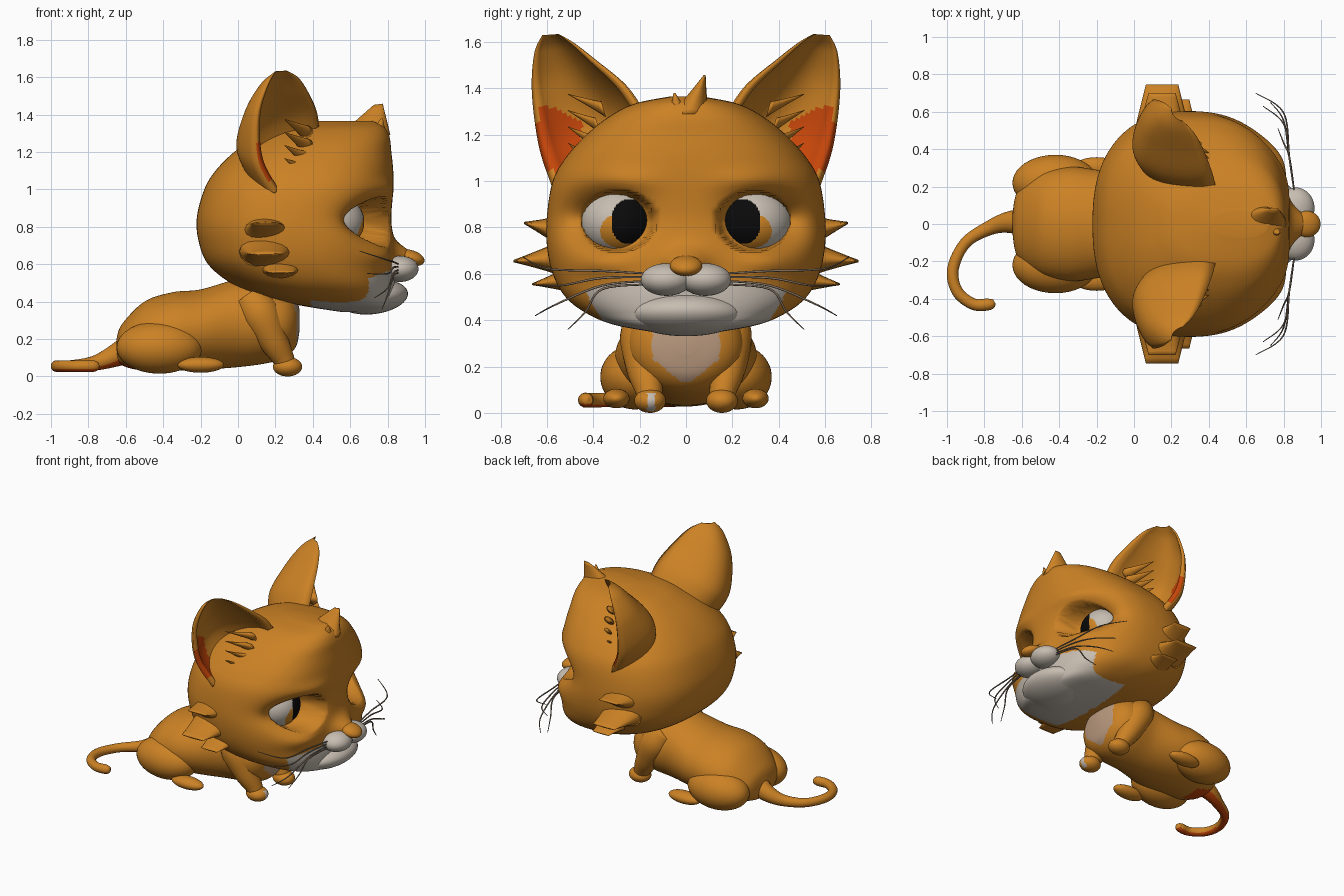
import bpy, bmesh, math
from mathutils import Vector, Matrix

if "Cube" in bpy.data.objects:
    bpy.data.objects.remove(bpy.data.objects["Cube"])


def material(name, r, g, b):
    m = bpy.data.materials.new(name)
    m.diffuse_color = (r, g, b, 1)
    m.use_nodes = True
    m.node_tree.nodes["Principled BSDF"].inputs["Base Color"].default_value = m.diffuse_color
    return m


ORANGE = material("orange fur", 0.60, 0.222, 0.018)
WHITE = material("white fur", 0.57, 0.51, 0.44)
TAN = material("chest tan", 0.49, 0.32, 0.21)
RED = material("ear red", 0.56, 0.06, 0.003)
BLACK = material("pupil black", 0.003, 0.003, 0.003)
AMBER = material("iris amber", 0.64, 0.24, 0.018)
GREY = material("whisker brown grey", 0.23, 0.17, 0.12)


def finish(name, mesh, mats, rule=None):
    ob = bpy.data.objects.new(name, mesh)
    bpy.context.collection.objects.link(ob)
    mesh.materials.clear()
    for m in mats:
        mesh.materials.append(m)
    for p in mesh.polygons:
        p.use_smooth = True
        p.material_index = rule(p.center, p.normal) if rule else 0
    return ob


def smooth_rows(rows, n):
    """Catmull-Rom interpolation through tuples."""
    out = []
    for i in range(len(rows) - 1):
        quad = [rows[max(i - 1, 0)], rows[i], rows[i + 1], rows[min(i + 2, len(rows) - 1)]]
        for k in range(n):
            t = k / n
            out.append(tuple(0.5 * (2 * b + (c - a) * t + (2 * a - 5 * b + 4 * c - d) * t * t
                                    + (3 * b - a - 3 * c + d) * t ** 3) for a, b, c, d in zip(*quad)))
    return out + [rows[-1]]


def loft(name, rings, mats, rule=None):
    bm = bmesh.new()
    vs = [[bm.verts.new(p) for p in r] for r in rings]
    n = len(vs[0])
    for a, b in zip(vs, vs[1:]):
        for i in range(n):
            bm.faces.new((a[i], a[(i + 1) % n], b[(i + 1) % n], b[i]))
    bm.faces.new(vs[0])
    bm.faces.new(vs[-1])
    bmesh.ops.recalc_face_normals(bm, faces=bm.faces)
    mesh = bpy.data.meshes.new(name)
    bm.to_mesh(mesh)
    return finish(name, mesh, mats, rule)


def ellipsoid(name, loc, radii, mats, rule=None, tilt=0, seg=40):
    bm = bmesh.new()
    bmesh.ops.create_uvsphere(bm, u_segments=seg, v_segments=seg * 2 // 3, radius=1)
    bm.transform(Matrix.Translation(loc) @ Matrix.Rotation(tilt, 4, 'Y') @ Matrix.Diagonal((*radii, 1)))
    mesh = bpy.data.meshes.new(name)
    bm.to_mesh(mesh)
    return finish(name, mesh, mats, rule)


def tube(name, pts, mats, rule=None, res=6):
    """Smooth tube through (x, y, z, radius) points."""
    rings = []
    path = smooth_rows(pts, res)
    for i, p in enumerate(path):
        d = Vector(path[min(i + 1, len(path) - 1)][:3]) - Vector(path[max(i - 1, 0)][:3])
        u = d.cross(Vector((0.1, 0.3, 1))).normalized()
        v = d.cross(u).normalized()
        rings.append([Vector(p[:3]) + p[3] * (u * math.cos(a) + v * math.sin(a))
                      for a in (math.tau * k / 16 for k in range(16))])
    return loft(name, rings, mats, rule)


def spike(name, base, tip, wide, thin, end=0.05):
    """Flat tuft of fur tapering from base to tip; end is the tip width share."""
    base, tip, wide, thin = map(Vector, (base, tip, wide, thin))
    rings = []
    for k in range(9):
        t = k / 8
        w, h = 1 + (end - 1) * t, 1 - 0.95 * t ** 0.8
        rings.append([base.lerp(tip, t) + wide * w * math.cos(a) + thin * h * math.sin(a)
                      for a in (math.tau * j / 16 for j in range(16))])
    return loft(name, rings, [ORANGE])


def spow(v, e):
    return math.copysign(abs(v) ** e, v)


def bump(y, z, cy, cz, sy, sz):
    return math.exp(-((y - cy) / sy) ** 2 - ((z - cz) / sz) ** 2)


# Head: rows of (z, back x, front x, half width), with eye sockets, cheeks, brows and nose bridge
HEAD = [(0.345, 0.55, 0.78, 0.12), (0.38, 0.33, 0.83, 0.31), (0.43, 0.12, 0.84, 0.43), (0.50, -0.04, 0.84, 0.52),
        (0.60, -0.16, 0.83, 0.575), (0.72, -0.21, 0.83, 0.60), (0.85, -0.22, 0.82, 0.60), (1.0, -0.18, 0.83, 0.575),
        (1.1, -0.12, 0.83, 0.52), (1.2, -0.02, 0.82, 0.43), (1.28, 0.10, 0.81, 0.33), (1.335, 0.22, 0.78, 0.22),
        (1.365, 0.42, 0.72, 0.07)]


def head_point(z, xb, xf, hw, a):
    c = (xb + xf) / 2
    x = c + (xf - c) * spow(math.cos(a), 2 / 2.4)
    y = hw * spow(math.sin(a), 2 / 2.4)
    if x > 0.35:
        ay = abs(y)
        x -= 0.165 * bump(ay, z, 0.37, 0.835, 0.15, 0.10)
        x += 0.035 * bump(ay, z, 0.36, 0.65, 0.12, 0.06)
        x += 0.02 * bump(ay, z, 0.28, 1.0, 0.15, 0.05)
        x += 0.11 * bump(ay, z, 0, 0.64, 0.085, 0.065)
        d = ((ay - 0.29) / 0.145) ** 2 + ((z - 0.825) / 0.122) ** 2
        t = min(max((1.2 - d) / 0.3, 0), 1)
        x -= 0.16 * t * t * (3 - 2 * t)
    return (x, y, z)


def jaw_rule(c, n):
    return int(c.x > 0.39 and c.z < 0.40 + 0.36 * (c.x - 0.35) and abs(c.y) < 0.35 + (c.z - 0.38) * 0.6)


loft("head", [[head_point(*r, math.tau * k / 200) for k in range(200)] for r in smooth_rows(HEAD, 14)],
     [ORANGE, WHITE], jaw_rule)

# Torso: rows of (x, bottom z, top z, half width), with a tan chest shield and red under the tail
TORSO = [(-0.65, 0.12, 0.20, 0.05), (-0.62, 0.06, 0.28, 0.18), (-0.5, 0.03, 0.40, 0.275), (-0.35, 0.03, 0.45, 0.305),
         (-0.2, 0.035, 0.465, 0.29), (0, 0.05, 0.52, 0.25), (0.15, 0.07, 0.52, 0.255), (0.25, 0.10, 0.48, 0.23),
         (0.31, 0.16, 0.42, 0.16), (0.33, 0.25, 0.35, 0.05)]


def chest_rule(c, n):
    if c.x < -0.5 and n.z < -0.6 and abs(c.y) < 0.09:
        return 2
    return int(c.x > 0.2 and n.x > 0.15 and c.z > 0.13 and abs(c.y) < min(0.145, (c.z - 0.12) * 1.3))


loft("torso", [[(x, w * math.cos(a), (b + t) / 2 + (t - b) / 2 * math.sin(a))
                for a in (math.tau * k / 96 for k in range(96))] for x, b, t, w in smooth_rows(TORSO, 10)],
     [ORANGE, TAN, RED], chest_rule)

# Tail with a reddish underside
tube("tail", [(-0.56, 0, 0.16, 0.08), (-0.66, 0.01, 0.11, 0.06), (-0.77, -0.02, 0.07, 0.04), (-0.90, -0.10, 0.055, 0.031),
              (-0.968, -0.24, 0.055, 0.031), (-0.945, -0.36, 0.055, 0.031), (-0.86, -0.428, 0.055, 0.031),
              (-0.78, -0.43, 0.055, 0.032), (-0.75, -0.42, 0.055, 0.02), (-0.745, -0.418, 0.055, 0.004)],
     [ORANGE, RED], lambda c, n: int(n.z < -0.6))

# Nose, chin and forehead tuft
ellipsoid("nose", (0.925, 0, 0.635), (0.075, 0.07, 0.04), [ORANGE], tilt=0.3)
ellipsoid("chin", (0.72, 0, 0.425), (0.19, 0.25, 0.092), [WHITE], tilt=-0.12)
spike("forehead_tuft", (0.655, 0.01, 1.27), (0.75, 0.08, 1.455), (0.16, 0, 0.02), (0, 0.10, 0), 0.15)
spike("small_forehead_tuft", (0.72, -0.01, 1.20), (0.77, -0.05, 1.38), (0.09, 0, 0), (0, 0.09, 0))

# Ear: (inner edge xyz, outer edge xyz, cup depth)
EAR = [(0.44, 0.18, 1.29, 0.20, 0.58, 0.98, 0.28), (0.42, 0.27, 1.42, 0.11, 0.635, 1.15, 0.27),
       (0.37, 0.40, 1.53, 0.10, 0.665, 1.38, 0.18), (0.32, 0.49, 1.60, 0.15, 0.655, 1.55, 0.10),
       (0.26, 0.55, 1.635, 0.20, 0.62, 1.63, 0.02)]


def ear_ring(row, s):
    inner, outer, depth = Vector(row[:3]), Vector(row[3:6]), row[6]
    facing = Vector((0.9, 0.43, 0))
    pts = []
    for margin, share in ((0, 1), (0.07, 0.82)):
        arc = []
        for k in range(33):
            u = k / 32
            p = inner.lerp(outer, margin + (1 - 2 * margin) * u)
            p = p - facing * depth * share * math.sin(math.pi * u) ** 0.65
            arc.append((p.x, p.y * s, p.z))
        pts += arc if margin == 0 else arc[::-1]
    return pts


def paw_rule(c, n):
    return int(n.x > 0.4 and abs(c.y + 0.15) < 0.018 and c.z < 0.085)


for side, s in (("left", 1), ("right", -1)):
    # Ear with red inner patch and fur tufts
    loft(side + "_ear", [ear_ring(r, s) for r in smooth_rows(EAR, 12)], [ORANGE, RED],
         lambda c, n: int(n.x * 0.9 + n.y * s * 0.43 > 0.0 and 1.04 < c.z < 1.32 - 0.5 * max(0, 0.58 - abs(c.y))
                          and 0.45 < abs(c.y) < 0.64))
    for i, z in enumerate((1.12, 1.19, 1.26, 1.33)):
        spike(f"{side}_ear_tuft_{i}", (0.36, s * (0.43 - 0.025 * i), z - 0.02), (0.25, s * 0.51, z + 0.045),
              (0.04, 0, 0), (0, s * 0.01, 0.035))

    # Eye: white ball, amber iris and black pupil
    def eye_rule(c, n):
        y = abs(c.y)
        if c.x < 0.52:
            return 0
        if (abs(y - 0.243) / 0.078) ** 2.3 + (abs(c.z - 0.825) / 0.097) ** 2.3 < 1:
            return 2
        return int(((y - 0.285) / 0.085) ** 2 + ((c.z - 0.785) / 0.073) ** 2 < 1)
    ellipsoid(side + "_eye", (0.505, s * 0.29, 0.825), (0.17, 0.168, 0.15), [WHITE, AMBER, BLACK], eye_rule, seg=144)

    # Whisker pad and whiskers
    ellipsoid(side + "_muzzle", (0.865, s * 0.085, 0.575), (0.10, 0.11, 0.07), [WHITE])
    for i, (y, z) in enumerate(((0.70, 0.67), (0.63, 0.55), (0.65, 0.42), (0.51, 0.36))):
        tube(f"{side}_whisker_{i}", [(0.86, s * 0.15, 0.60 - 0.015 * i, 0.004), (0.83, s * 0.36, 0.57 + 0.25 * (z - 0.5), 0.005),
                                     (0.80, s * y * 0.85, 0.55 + 0.6 * (z - 0.55), 0.004),
                                     (0.65 + 0.04 * i, s * y, z, 0.002)], [GREY])

    # Cheek fur
    for i, (x, y0, z0, y, z, w, h) in enumerate(((0.15, 0.53, 0.78, 0.70, 0.82, 0.12, 0.08),
                                                 (0.15, 0.51, 0.67, 0.745, 0.655, 0.145, 0.095),
                                                 (0.23, 0.48, 0.58, 0.665, 0.555, 0.11, 0.07))):
        spike(f"{side}_cheek_fur_{i}", (x, s * y0, z0), (x, s * y, z), (w, 0, 0), (0, 0, h), 0.6)

    # Legs and feet
    ellipsoid(side + "_haunch", (-0.42, s * 0.22, 0.155), (0.23, 0.15, 0.14), [ORANGE])
    ellipsoid(side + "_hind_foot", (-0.20, s * 0.30, 0.062), (0.125, 0.057, 0.042), [ORANGE])
    tube(side + "_front_leg", [(0.06, s * 0.15, 0.42, 0.09), (0.12, s * 0.175, 0.33, 0.11), (0.185, s * 0.178, 0.2, 0.083),
                               (0.24, s * 0.16, 0.10, 0.06), (0.26, s * 0.155, 0.05, 0.05)], [ORANGE])
    ellipsoid(side + "_front_paw", (0.265, s * 0.155, 0.052), (0.078, 0.068, 0.052), [ORANGE, WHITE], paw_rule)
